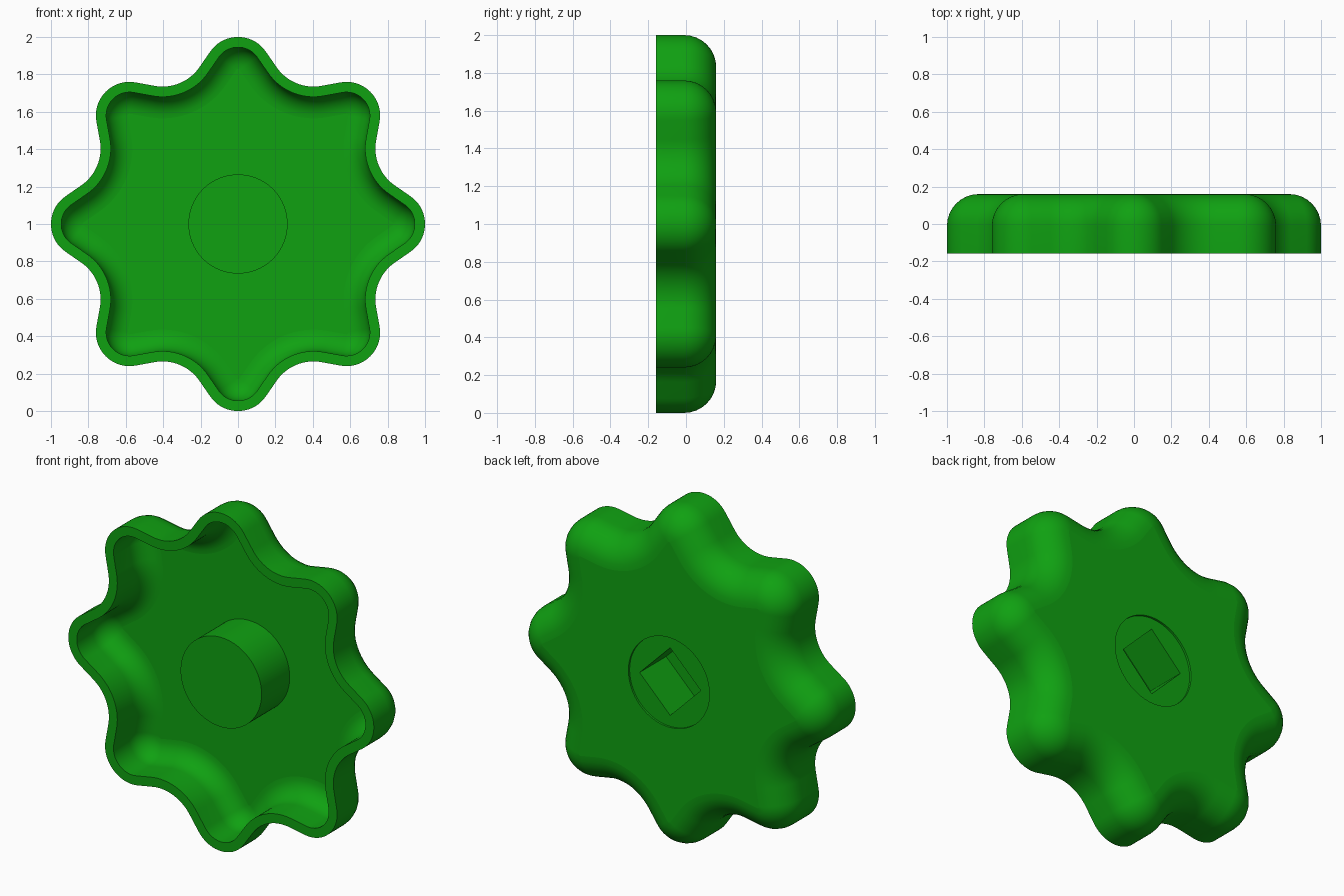
import bpy, bmesh
from math import sin, cos, pi, atan2, acos, hypot, radians

if "Cube" in bpy.data.objects:
    bpy.data.objects.remove(bpy.data.objects["Cube"])

CZ = 1.0                            # wheel centre height
BACK, FRONT, FLOOR = 0.16, -0.158, 0.105
WALL, FILLET, HUB_R = 0.055, 0.17, 0.265
LOBE_C, LOBE_R = 0.82, 0.18         # lobe arc: centre distance, radius
DIP_C, DIP_R = 1.055, 0.24          # scallop arc: centre distance, radius
HALF = pi / 8
K = 9                               # points per arc

green = bpy.data.materials.new("green_plastic")
green.diffuse_color = (0.005, 0.355, 0.0058, 1)
green.use_nodes = True
green.node_tree.nodes["Principled BSDF"].inputs["Base Color"].default_value = green.diffuse_color


def half_sector(d):
    """Points from lobe tip to scallop bottom, offset inward by d."""
    bx, bz = DIP_C * sin(HALF), DIP_C * cos(HALF)
    dx, dz = bx, bz - LOBE_C
    psi = atan2(dx, dz) - acos(min(1, (LOBE_R + DIP_R) / hypot(dx, dz)))
    r, R = LOBE_R - d, DIP_R + d
    pts = []
    for i in range(K + 1):
        a = psi * i / K
        pts.append((r * sin(a), LOBE_C + r * cos(a)))
    for i in range(K + 1):
        a = psi + (HALF - psi) * i / K
        pts.append((bx - R * sin(a), bz - R * cos(a)))
    return pts


def outline(d, y):
    half = half_sector(d)
    sector = half + [
        # mirror of the half sector about the scallop direction
        (-x * cos(2 * HALF) + z * sin(2 * HALF), x * sin(2 * HALF) + z * cos(2 * HALF))
        for x, z in reversed(half[1:-1])]
    ring = []
    for k in range(8):
        a = k * pi / 4
        ring += [(x * cos(a) + z * sin(a), y, CZ - x * sin(a) + z * cos(a)) for x, z in sector]
    return ring


N = len(outline(0, 0))


def circle(r, y):
    return [(r * sin(2 * pi * i / N), y, CZ + r * cos(2 * pi * i / N)) for i in range(N)]


def diamond(s, y):
    ring = []
    for i in range(N):
        a = 2 * pi * i / N
        r = s / (abs(sin(a)) + abs(cos(a)))
        ring.append((r * sin(a), y, CZ + r * cos(a)))
    return ring


def loft(name, rings, caps):
    bm = bmesh.new()
    vs = [[bm.verts.new(p) for p in ring] for ring in rings]
    for a, b in zip(vs, vs[1:]):
        for i in range(N):
            j = (i + 1) % N
            bm.faces.new((a[i], a[j], b[j], b[i]))
    if caps:
        bm.faces.new(vs[0])
        bm.faces.new(vs[-1])
    else:
        # close the loft into a tube
        for i in range(N):
            j = (i + 1) % N
            bm.faces.new((vs[-1][i], vs[-1][j], vs[0][j], vs[0][i]))
    bmesh.ops.recalc_face_normals(bm, faces=bm.faces)
    me = bpy.data.meshes.new(name)
    bm.to_mesh(me)
    bm.free()
    ob = bpy.data.objects.new(name, me)
    bpy.context.collection.objects.link(ob)
    me.materials.append(green)
    bpy.ops.object.select_all(action='DESELECT')
    ob.select_set(True)
    bpy.context.view_layer.objects.active = ob
    bpy.ops.object.shade_smooth_by_angle(angle=radians(30))
    # keep the flat front, floor and back faces truly flat
    for p in me.polygons:
        if abs(p.normal.y) > 0.9999:
            p.use_smooth = False
    return ob


# Scalloped shell: back face, rounded edge, rim, rounded inside, floor
S = 8
quarter = [pi / 2 * i / S for i in range(S + 1)]
inner = FILLET - WALL
rings = [circle(HUB_R, BACK)]
rings += [outline(FILLET * (1 - sin(a)), BACK - FILLET * (1 - cos(a))) for a in quarter]
rings += [outline(0, FRONT), outline(WALL, FRONT)]
rings += [outline(WALL + inner * (1 - cos(a)), FLOOR - inner * (1 - sin(a))) for a in quarter]
rings += [circle(HUB_R, FLOOR)]
loft("handwheel_shell", rings, False)

# Hub: solid boss, slightly sunk at the back, with a square spindle socket
loft("spindle_hub", [circle(HUB_R, FRONT), circle(HUB_R, BACK - 0.012),
                     diamond(0.2, BACK - 0.012), diamond(0.2, -0.1)], True)
